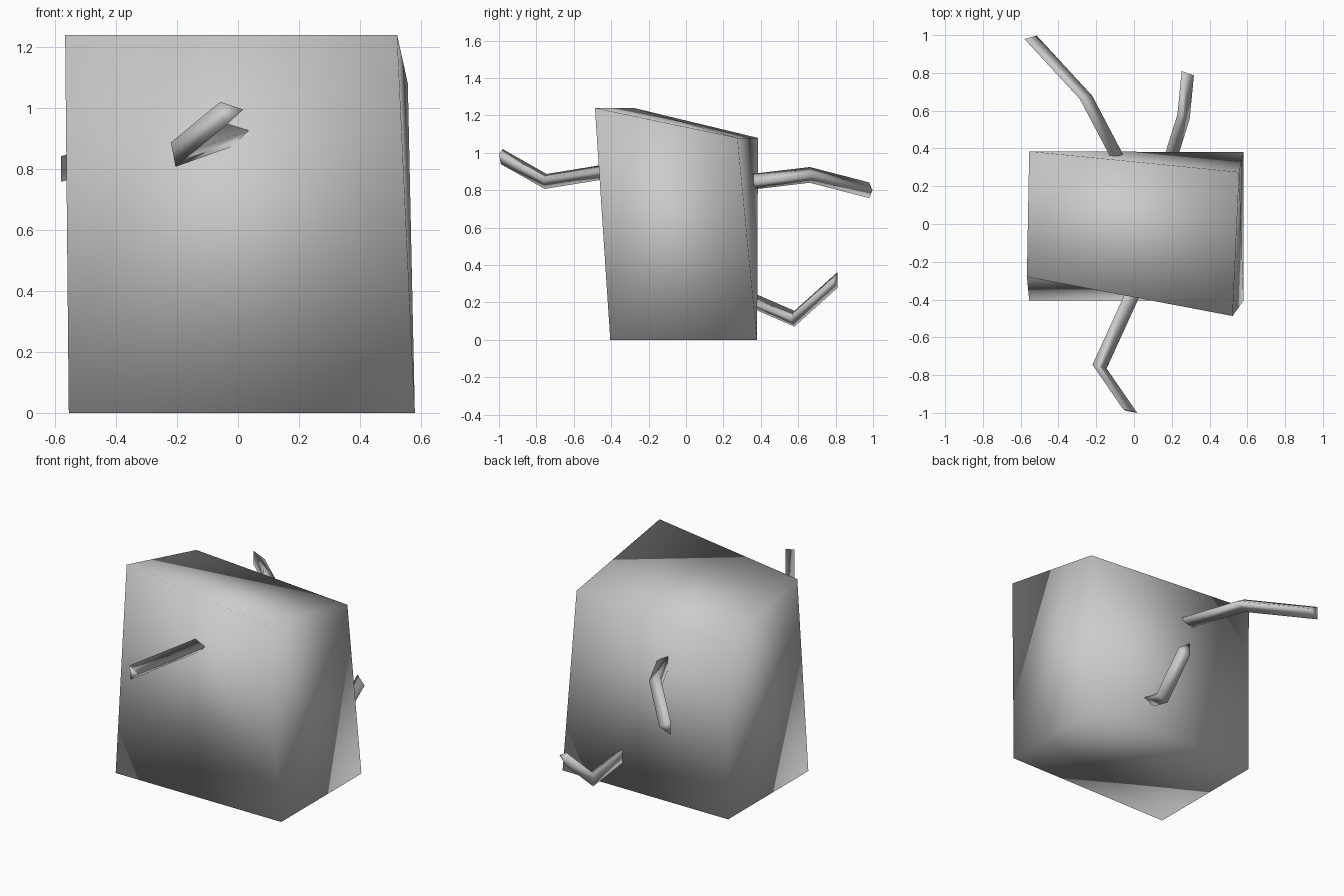
import bpy
import bmesh
from mathutils import Vector

if "Cube" in bpy.data.objects:
    bpy.data.objects.remove(bpy.data.objects["Cube"])

grey = bpy.data.materials.new("light_grey")
grey.use_nodes = True
colour = (0.6, 0.6, 0.6, 1)
grey.diffuse_color = colour
grey.node_tree.nodes["Principled BSDF"].inputs["Base Color"].default_value = colour


def build(name, verts, faces):
    """Make one smooth, outward-facing grey solid."""
    mesh = bpy.data.meshes.new(name)
    mesh.from_pydata(verts, [], faces)
    mesh.materials.append(grey)
    bm = bmesh.new()
    bm.from_mesh(mesh)
    bmesh.ops.recalc_face_normals(bm, faces=bm.faces)
    bm.to_mesh(mesh)
    bm.free()
    mesh.shade_smooth()
    obj = bpy.data.objects.new(name, mesh)
    bpy.context.collection.objects.link(obj)


def limb(name, section, path):
    """Slide one triangular section along a bent path without turning it."""
    n = len(section)
    verts = [Vector(p) + Vector(s) for p in path for s in section]
    faces = [tuple(range(n)), tuple(range(len(verts) - n, len(verts)))]
    for r in range(len(path) - 1):
        for i in range(n):
            a, b = r * n + i, r * n + (i + 1) % n
            faces.append((a, b, b + n, a + n))
    build(name, verts, faces)


# Skewed block with a slanted, twisted top; the front folds inward
bottom = [(-0.555, -0.405, 0), (0.58, -0.405, 0), (0.58, 0.38, 0), (-0.555, 0.38, 0)]
top = [(-0.567, -0.28, 1.24), (0.522, -0.487, 1.24), (0.557, 0.275, 1.08), (-0.555, 0.385, 1.08)]
front = [(0, 1, 4), (1, 5, 4)]
others = [(1, 2, 6, 5), (2, 3, 7, 6), (3, 0, 4, 7), (0, 3, 2, 1), (4, 5, 6, 7)]
build("body", bottom + top, front + others)

# Bent triangular limbs
limb("front_limb",
     [(-0.03, 0.01, 0.035), (0.045, -0.01, 0.01), (-0.015, 0, -0.045)],
     [(-0.005, -0.35, 0.918), (-0.19, -0.755, 0.852), (-0.028, -0.99, 0.985)])
limb("back_upper_limb",
     [(-0.022, -0.006, 0.042), (-0.022, -0.006, -0.042), (0.043, 0.012, 0)],
     [(-0.1, 0.355, 0.845), (-0.265, 0.668, 0.882), (-0.558, 0.985, 0.8)])
limb("back_lower_limb",
     [(-0.022, 0.008, 0.042), (-0.022, 0.008, -0.042), (0.043, -0.016, 0)],
     [(0.185, 0.36, 0.205), (0.252, 0.572, 0.113), (0.274, 0.802, 0.32)])
